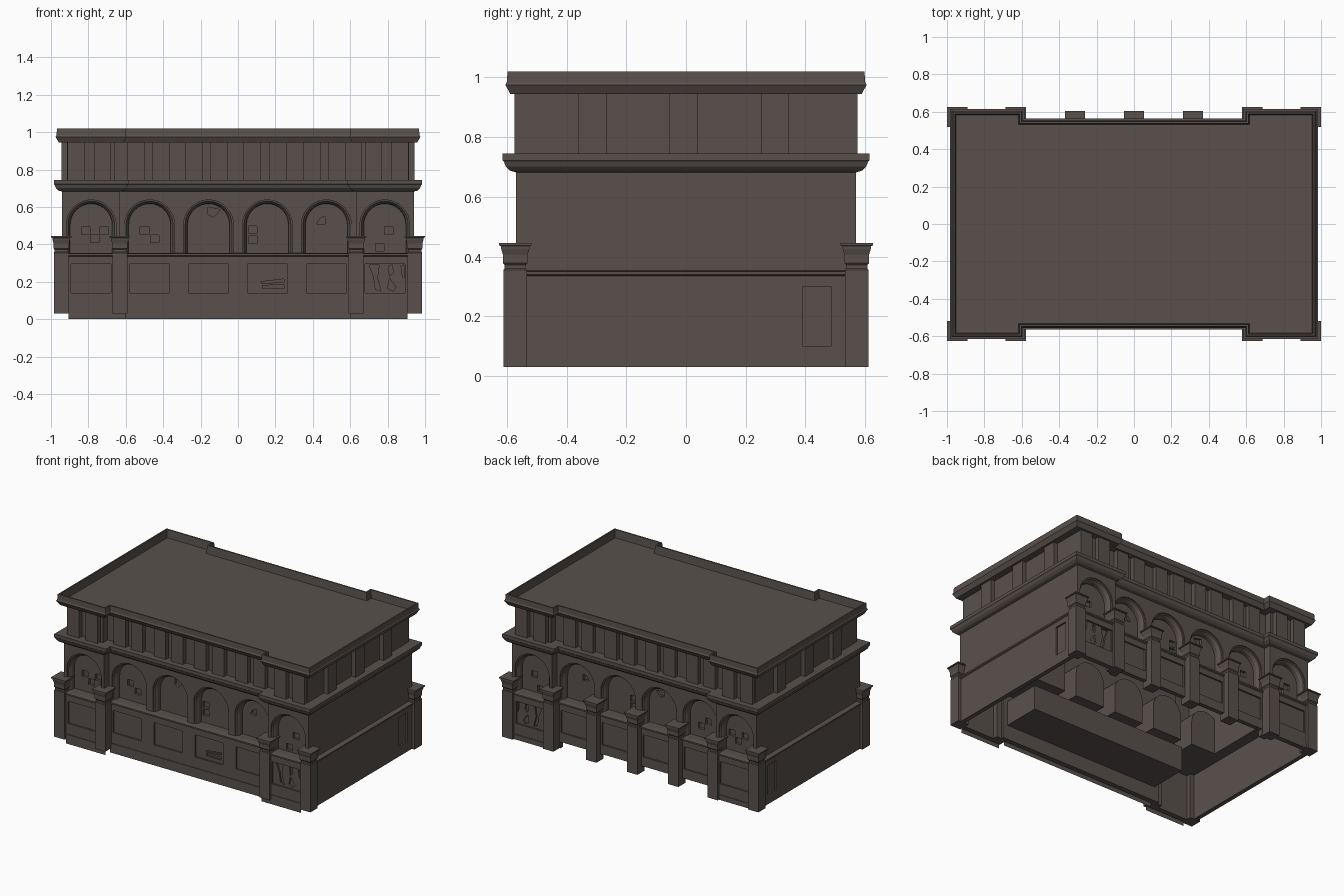
import bpy, bmesh, math

if "Cube" in bpy.data.objects:
    bpy.data.objects.remove(bpy.data.objects["Cube"])

stone = bpy.data.materials.new("brown_grey_stone")
stone.diffuse_color = (0.1, 0.081, 0.073, 1)
stone.use_nodes = True
stone.node_tree.nodes["Principled BSDF"].inputs["Base Color"].default_value = stone.diffuse_color

X, Y, M, B = 0.94, 0.57, 0.52, 0.63          # wall half sizes: side, end bay, middle, bay edge
BAYS = [-0.785, -0.4725, -0.1575, 0.1575, 0.4725, 0.785]


def wall_y(x):
    return Y if abs(x) > B else M


def finish(name, bm):
    bmesh.ops.recalc_face_normals(bm, faces=bm.faces)
    me = bpy.data.meshes.new(name)
    bm.to_mesh(me)
    bm.free()
    me.materials.append(stone)
    ob = bpy.data.objects.new(name, me)
    bpy.context.collection.objects.link(ob)
    return ob


def footprint(o):
    x, y, m, b = X + o, Y + o, M + o, B - o
    half = [(-x, -y), (-b, -y), (-b, -m), (b, -m), (b, -y), (x, -y)]
    return half + [(-p, -q) for p, q in half]


def square(o):
    return [(-o, -o), (o, -o), (o, o), (-o, o)]


def skin(bm, loops, closed=False):
    """Join a row of equal point loops; cap the ends unless closed."""
    rings = [[bm.verts.new(p) for p in loop] for loop in loops]
    n = len(rings[0])
    pairs = list(zip(rings, rings[1:]))
    if closed:
        pairs.append((rings[-1], rings[0]))
    else:
        bm.faces.new(rings[0])
        bm.faces.new(rings[-1])
    for a, b in pairs:
        for i in range(n):
            j = (i + 1) % n
            bm.faces.new((a[i], a[j], b[j], b[i]))


def sweep(bm, profile, outline, closed, at=(0, 0)):
    """Carry (offset, height) profile points round an outline."""
    skin(bm, [[(p + at[0], q + at[1], z) for p, q in outline(o)] for o, z in profile], closed)


def prism(bm, pts, y0, y1):
    """Extrude an (x, z) outline along y."""
    skin(bm, [[(x, y, z) for x, z in pts] for y in (y0, y1)])


def rect(x0, x1, z0, z1):
    return [(x0, z0), (x1, z0), (x1, z1), (x0, z1)]


def arch(cx, r, z0, spring=0.505, n=16):
    top = [(cx + r * math.cos(math.pi * i / n), spring + r * math.sin(math.pi * i / n)) for i in range(n + 1)]
    return [(cx + r, z0)] + top + [(cx - r, z0)]


def cut(ob, cutters):
    for bm in cutters:
        c = finish("cutter", bm)
        c.hide_render = True
        mod = ob.modifiers.new("cut", 'BOOLEAN')
        mod.operation, mod.solver, mod.object = 'DIFFERENCE', 'EXACT', c
    dg = bpy.context.evaluated_depsgraph_get()
    me = bpy.data.meshes.new_from_object(ob.evaluated_get(dg))
    used = [m.object for m in ob.modifiers]
    ob.modifiers.clear()
    ob.data = me
    for c in used:
        bpy.data.objects.remove(c)


def ring(name, profile, closed=True):
    bm = bmesh.new()
    sweep(bm, profile, footprint, closed)
    return finish(name, bm)


# Ground floor wall with ledge, sunk panels, side doors and broken boards
base = ring("ground_floor_wall", [(0.025, 0.03), (0.025, 0.335), (0.034, 0.34), (0.034, 0.35),
                                  (0, 0.354), (-0.005, 0.354), (-0.005, 0.03)])
panels, shards = bmesh.new(), bmesh.new()
for s in (-1, 1):
    for cx in BAYS:
        f = wall_y(cx) + 0.025
        prism(panels, rect(cx - 0.107, cx + 0.107, 0.14, 0.295), s * (f - 0.012), s * (f + 0.1))
    f = Y + 0.025
    for pts in ([(0.70, 0.29), (0.755, 0.29), (0.745, 0.22), (0.765, 0.15), (0.735, 0.16), (0.725, 0.23)],
                [(0.805, 0.285), (0.825, 0.29), (0.83, 0.25), (0.81, 0.23)],
                [(0.81, 0.22), (0.845, 0.17), (0.83, 0.15), (0.80, 0.165)],
                [(0.872, 0.285), (0.888, 0.29), (0.888, 0.22), (0.88, 0.225)]):
        prism(shards, pts, s * (f - 0.024), s * (f + 0.1))
    x0, x1 = sorted((s * (X + 0.013), s * (X + 0.1)))
    prism(panels, rect(x0, x1, 0.10, 0.30), 0.39, 0.485)
for pts in ([(0.12, 0.20), (0.245, 0.215), (0.245, 0.20), (0.13, 0.19)],
            [(0.13, 0.165), (0.13, 0.18), (0.245, 0.185), (0.245, 0.165)]):
    prism(shards, pts, -M - 0.001, -M - 0.1)
prism(shards, rect(-0.585, 0.585, -0.1, 0.075), 0.40, 0.70)   # raised foot of the back wall
cut(base, [panels, shards])

# Plinth: thin front skirt down to the ground, low strips on the end bays
bm = bmesh.new()
for x0, x1, y in ((-0.905, -0.60, -0.599), (-0.60, 0.60, -0.549), (0.60, 0.905, -0.599)):
    bm.faces.new([bm.verts.new((x, y, z)) for x, z in rect(x0, x1, 0, 0.03)])
prism(bm, rect(-0.60, 0.60, 0.03, 0.065), -0.549, -0.53)
for s in (-1, 1):
    for x0, x1 in ((-0.905, -0.63), (0.63, 0.905)):
        prism(bm, rect(x0, x1, 0.03, 0.065), s * 0.58, s * 0.599)
finish("plinth", bm)

# Long block behind the front display panels
bm = bmesh.new()
prism(bm, rect(-0.60, 0.60, 0.13, 0.30), -0.516, -0.25)
finish("panel_back_box", bm)

# Arched storey: splayed niches, then broken panes
storey = ring("arched_storey_wall", [(0, 0.345), (0, 0.70), (-0.08, 0.70), (-0.08, 0.345)])
niches, panes = bmesh.new(), bmesh.new()
SPLAY = [(0.133, 0.05), (0.133, -0.008), (0.125, -0.01), (0.113, -0.03), (0.112, -0.055)]
HOLES = [(-0.815, 0.475), (-0.715, 0.475), (-0.765, 0.43), (-0.5, 0.475), (-0.445, 0.43),
         (0.078, 0.478), (0.078, 0.425), (0.805, 0.475), (0.757, 0.385)]
for s in (-1, 1):
    for cx in BAYS:
        f = wall_y(cx)
        skin(niches, [[(x, s * (f + d), z) for x, z in arch(cx, r, 0.3535)] for r, d in SPLAY])
    for hx, hz in HOLES:
        f = wall_y(hx) - 0.055
        prism(panes, rect(hx - 0.023, hx + 0.023, hz - 0.021, hz + 0.021), s * (f - 0.018), s * (f + 0.02))
    for pts in ([(-0.16, 0.60), (-0.095, 0.585), (-0.13, 0.545), (-0.16, 0.56)],
                [(0.42, 0.51), (0.465, 0.505), (0.465, 0.55), (0.44, 0.54)]):
        prism(panes, pts, s * (M - 0.073), s * (M - 0.035))
cut(storey, [niches, panes])

# Vaulted blocks behind the front niches
vaults = bmesh.new()
for cx in BAYS:
    prism(vaults, arch(cx, 0.113, 0.345), -wall_y(cx) + 0.075, -0.24)
finish("niche_vaults", vaults)

# Middle cornice, attic wall and roof with parapet
ring("middle_cornice", [(0, 0.682), (0.02, 0.688), (0.034, 0.702), (0.04, 0.718), (0.044, 0.722),
                        (0.044, 0.745), (-0.08, 0.745), (-0.08, 0.682)])
ring("attic_wall", [(-0.027, 0.74), (-0.027, 0.95), (-0.08, 0.95), (-0.08, 0.74)])
ring("roof", [(-0.08, 0.944), (0.018, 0.944), (0.035, 0.975), (0.03, 0.985), (0.028, 1.02),
              (0.018, 1.02), (0.012, 0.965)], closed=False)

# Attic pilasters: a pair over each arch, three on each side
bm = bmesh.new()
for s in (-1, 1):
    for cx in (-0.866, -0.725, -0.544, -0.412, -0.235, -0.102, 0.075, 0.213, 0.395, 0.53, 0.725, 0.866):
        f = wall_y(cx)
        prism(bm, rect(cx - 0.046, cx + 0.046, 0.74, 0.95), s * (f - 0.05), s * (f + 0.004))
    x0, x1 = sorted((s * (X - 0.05), s * (X + 0.004)))
    for cy in (-0.313, -0.008, 0.298):
        prism(bm, rect(x0, x1, 0.74, 0.95), cy - 0.047, cy + 0.047)
finish("attic_pilasters", bm)

# Ground floor piers with flared capitals
PIER = [(0.04, 0.03), (0.04, 0.355), (0.036, 0.36), (0.036, 0.372), (0.041, 0.378),
        (0.041, 0.405), (0.047, 0.425), (0.048, 0.435), (0.054, 0.437), (0.054, 0.445)]
bm = bmesh.new()
spots = [(a * x, b * 0.572) for x in (0.945, 0.632) for a in (-1, 1) for b in (-1, 1)]
spots += [(x, 0.551) for x in (-0.315, 0, 0.315)]
for at in spots:
    sweep(bm, PIER, square, False, at)
finish("piers", bm)
